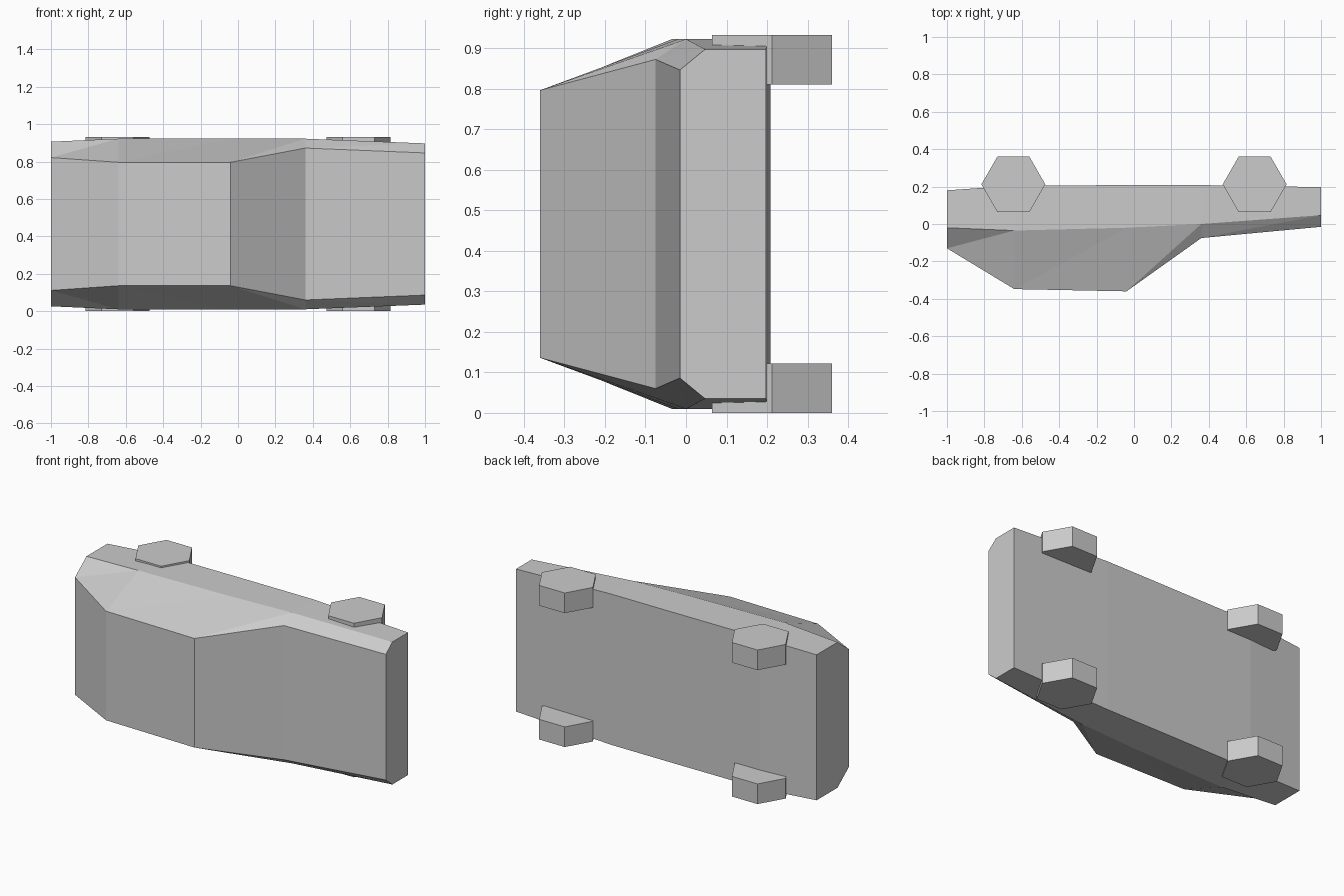
import bpy, bmesh, math
from mathutils import Matrix

if "Cube" in bpy.data.objects:
    bpy.data.objects.remove(bpy.data.objects["Cube"])

MID = 0.466  # centre of the car's width (it lies on its side)

grey = bpy.data.materials.new("plain grey")
grey.diffuse_color = (0.6, 0.6, 0.6, 1)
grey.use_nodes = True
grey.node_tree.nodes["Principled BSDF"].inputs["Base Color"].default_value = grey.diffuse_color


def finish(bm, name):
    bmesh.ops.recalc_face_normals(bm, faces=bm.faces)
    mesh = bpy.data.meshes.new(name)
    bm.to_mesh(mesh)
    bm.free()
    mesh.materials.append(grey)
    obj = bpy.data.objects.new(name, mesh)
    bpy.context.collection.objects.link(obj)
    return obj


# Body stations: x, floor y, waist y, roof y, waist half width, roof half width
stations = [
    (-1.00, 0.18, -0.02, -0.13, 0.440, 0.355),
    (-0.64, 0.205, -0.035, -0.348, 0.456, 0.330),
    (-0.04, 0.208, -0.02, -0.36, 0.456, 0.330),
    (0.36, 0.208, 0.00, -0.075, 0.456, 0.406),
    (1.00, 0.197, 0.047, -0.015, 0.431, 0.380),
]

# Car body lofted through six-sided sections
bm = bmesh.new()
rings = []
for x, floor, waist, roof, w, r in stations:
    half = [(floor, w), (waist, w), (roof, r)]
    section = [(y, MID + h) for y, h in half] + [(y, MID - h) for y, h in reversed(half)]
    rings.append([bm.verts.new((x, y, z)) for y, z in section])
for a, b in zip(rings, rings[1:]):
    for i in range(6):
        j = (i + 1) % 6
        if i == 1:      # upper side, split from roof to next waist point
            bm.faces.new((a[1], a[2], b[1]))
            bm.faces.new((a[2], b[2], b[1]))
        elif i == 3:    # same split on the mirrored side
            bm.faces.new((a[3], a[4], b[4]))
            bm.faces.new((a[3], b[4], b[3]))
        else:
            bm.faces.new((a[i], a[j], b[j], b[i]))
bm.faces.new(rings[0])
bm.faces.new(rings[-1])
finish(bm, "car_body")

# Four hexagonal wheels
for end, x in (("rear", -0.645), ("front", 0.645)):
    for side, z in (("lower", 0.061), ("upper", 0.871)):
        bm = bmesh.new()
        bmesh.ops.create_cone(bm, cap_ends=True, segments=6, radius1=0.171,
                              radius2=0.171, depth=0.122)
        # turn so that two sides lie flat along x
        if max(abs(v.co.x) for v in bm.verts) < 0.16:
            bmesh.ops.rotate(bm, verts=bm.verts, matrix=Matrix.Rotation(math.radians(30), 3, "Z"))
        bmesh.ops.translate(bm, verts=bm.verts, vec=(x, 0.212, z))
        finish(bm, f"{end}_{side}_wheel")
